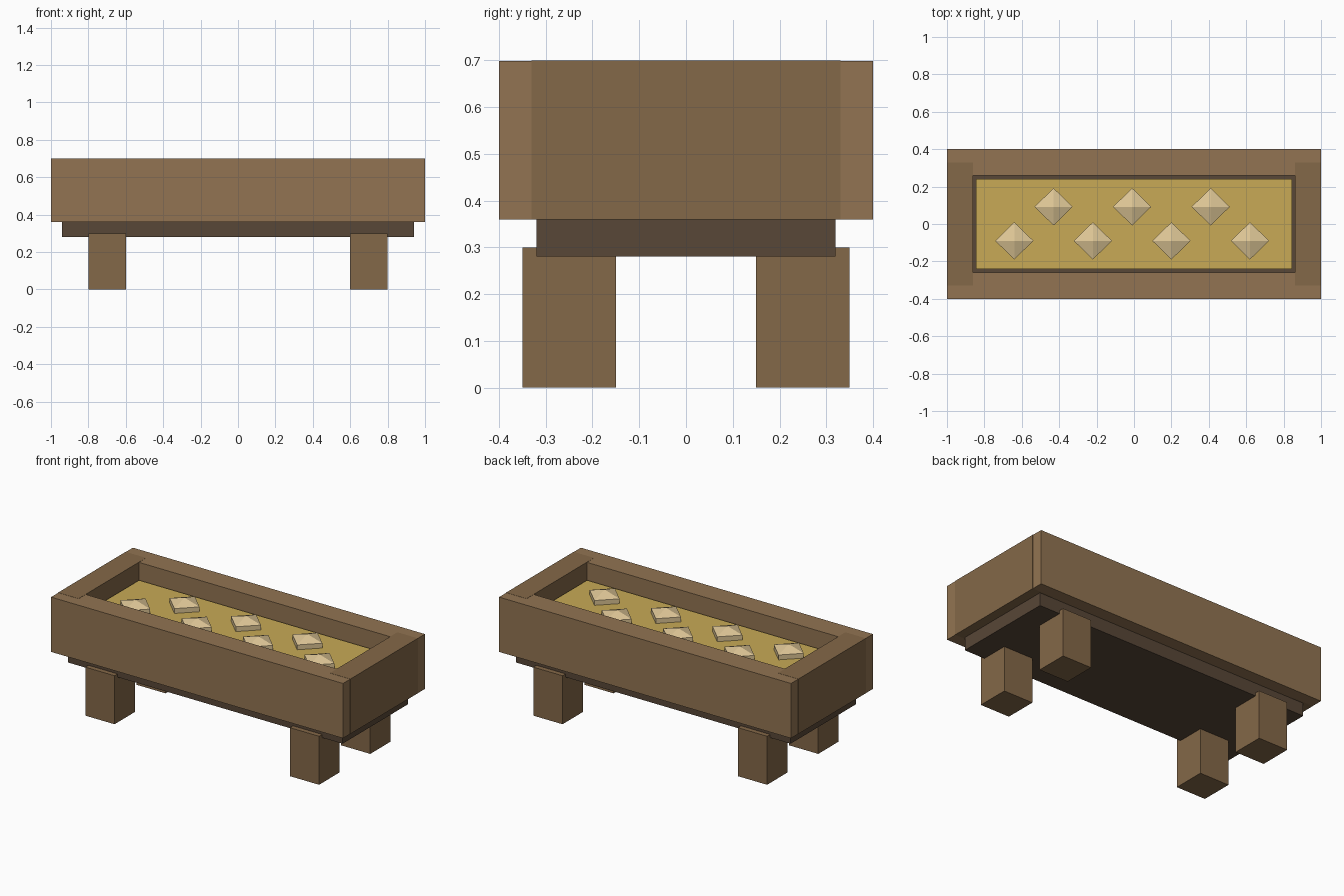
import bpy

if "Cube" in bpy.data.objects:
    bpy.data.objects.remove(bpy.data.objects["Cube"])


def material(name, rgb):
    m = bpy.data.materials.new(name)
    lin = [((c / 255 + 0.055) / 1.055) ** 2.4 for c in rgb]
    m.diffuse_color = (*lin, 1)
    m.use_nodes = True
    m.node_tree.nodes["Principled BSDF"].inputs["Base Color"].default_value = m.diffuse_color
    return m


def box(name, x, y, z, mat):
    """Box spanning the (min, max) ranges x, y, z."""
    bpy.ops.mesh.primitive_cube_add(size=1)
    o = bpy.context.object
    o.name = name
    o.location = [(r[0] + r[1]) / 2 for r in (x, y, z)]
    o.scale = [r[1] - r[0] for r in (x, y, z)]
    o.data.materials.append(mat)
    return o


def span(s, a, b):
    return tuple(sorted((s * a, s * b)))


light = material("light_wood", (146, 116, 82))
wood = material("wood", (132, 104, 72))
dark = material("dark_wood", (88, 71, 55))
grain = material("grain", (200, 170, 86))
chunk = material("chunk", (222, 198, 150))

# Floor board under the walls
box("floor_board", (-0.94, 0.94), (-0.32, 0.32), (0.28, 0.36), dark)

# Long side walls and end walls (ends sit a hair proud where they overlap)
for s, n in ((-1, "front"), (1, "back")):
    box(n + "_wall", (-0.999, 0.999), span(s, 0.26, 0.4), (0.36, 0.699), light)
for s, n in ((-1, "left"), (1, "right")):
    box(n + "_end_wall", span(s, 0.86, 1.0), (-0.33, 0.33), (0.36, 0.70), wood)

# Four legs
for sx, nx in ((-1, "left"), (1, "right")):
    for sy, ny in ((-1, "front"), (1, "back")):
        box(f"{ny}_{nx}_leg", span(sx, 0.6, 0.8), span(sy, 0.15, 0.35), (0, 0.3), wood)

# Feed filling the trough
box("feed", (-0.845, 0.845), (-0.24, 0.24), (0.36, 0.60), grain)

# Zigzag of half-buried four-sided chunks
for i in range(7):
    bpy.ops.mesh.primitive_uv_sphere_add(segments=4, ring_count=2, radius=1)
    o = bpy.context.object
    o.name = f"feed_chunk_{i + 1}"
    o.location = (-0.64 + 0.21 * i, 0.092 if i % 2 else -0.09, 0.60)
    o.scale = (0.118, 0.115, 0.06)
    o.data.materials.append(chunk)
